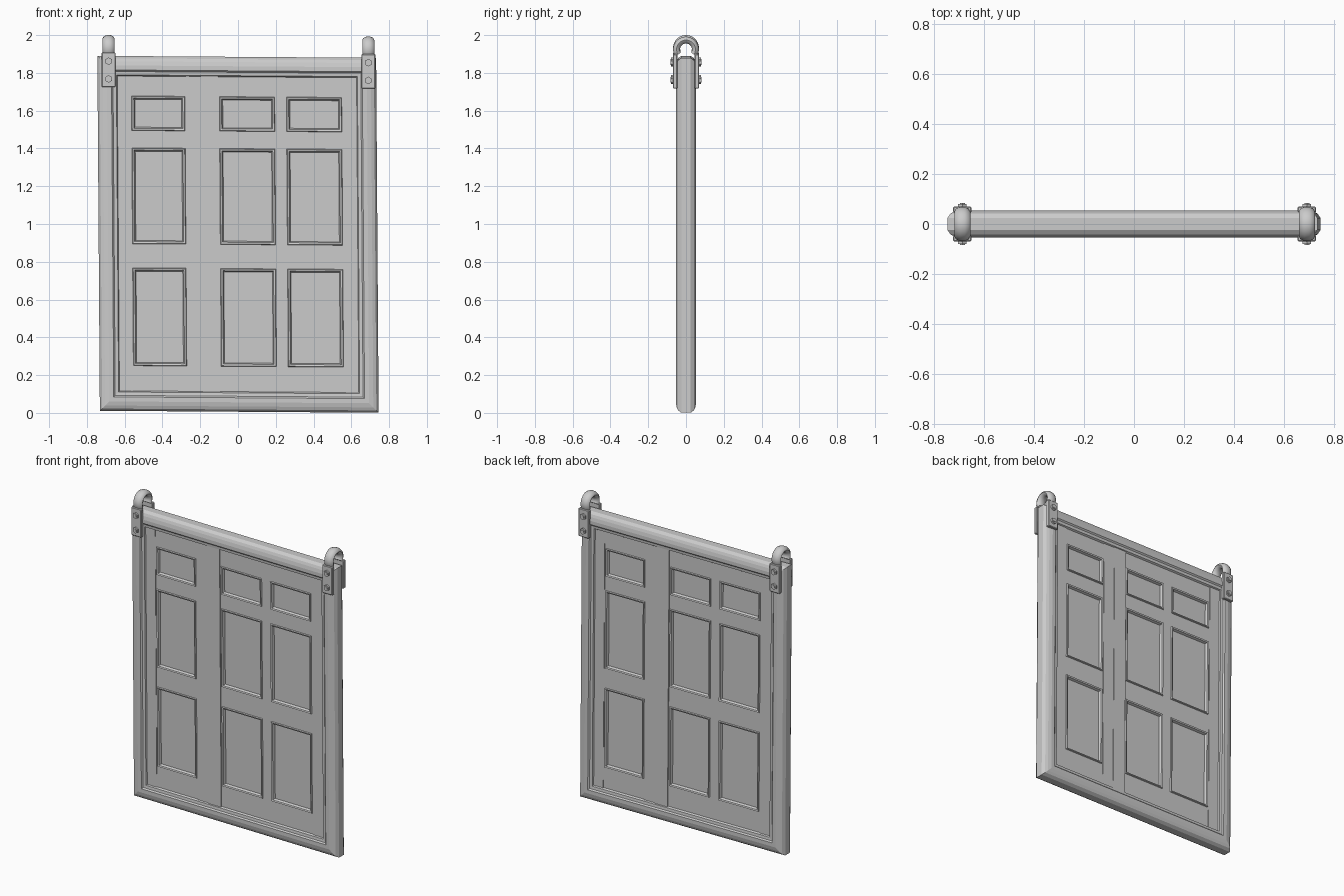
import bpy, bmesh
from math import pi, sin, cos, radians
from mathutils import Matrix

if "Cube" in bpy.data.objects:
    bpy.data.objects.remove(bpy.data.objects["Cube"])


def finish(bm, name, smooth=False, lean=True):
    # the old door leans slightly out of square
    if lean:
        for v in bm.verts:
            x, z = v.co.x, v.co.z
            v.co.x = x - 0.007 * (z - 0.95)
            v.co.z = z - 0.007 * x
    bmesh.ops.recalc_face_normals(bm, faces=bm.faces)
    me = bpy.data.meshes.new(name)
    bm.to_mesh(me)
    bm.free()
    ob = bpy.data.objects.new(name, me)
    bpy.context.collection.objects.link(ob)
    if smooth:
        bpy.context.view_layer.objects.active = ob
        ob.select_set(True)
        bpy.ops.object.shade_smooth_by_angle(angle=radians(40))
        ob.select_set(False)
    return ob


def add_box(bm, x0, x1, y0, y1, z0, z1, bevel=0.0):
    m = Matrix.Translation(((x0 + x1) / 2, (y0 + y1) / 2, (z0 + z1) / 2)) \
        @ Matrix.Diagonal((x1 - x0, y1 - y0, z1 - z0, 1))
    vs = bmesh.ops.create_cube(bm, size=1, matrix=m)["verts"]
    if bevel:
        es = list({e for v in vs for e in v.link_edges})
        bmesh.ops.bevel(bm, geom=es, offset=bevel, segments=1, affect='EDGES')


def add_rect_sweep(bm, x0, x1, z0, z1, profile, closed=False, cap=False):
    # mitred rectangle; profile points are (inset from the edge, y)
    rings = [[bm.verts.new(p) for p in ((x0 + d, y, z0 + d), (x1 - d, y, z0 + d),
                                        (x1 - d, y, z1 - d), (x0 + d, y, z1 - d))]
             for d, y in profile]
    pairs = list(zip(rings, rings[1:]))
    if closed:
        pairs.append((rings[-1], rings[0]))
    for a, b in pairs:
        for i in range(4):
            j = (i + 1) % 4
            bm.faces.new((a[i], a[j], b[j], b[i]))
    if cap:
        bm.faces.new(rings[-1])


# stepped moulded outer frame, same profile front and back
half = [(0.0, -0.024), (0.012, -0.042), (0.028, -0.049), (0.05, -0.054),
        (0.074, -0.054), (0.082, -0.046), (0.1, -0.044), (0.108, -0.03)]
bm = bmesh.new()
add_rect_sweep(bm, -0.738, 0.738, 0.006, 1.885,
               half + [(d, -y) for d, y in reversed(half)], closed=True)
finish(bm, "outer_frame")

# the back face is the front face turned half way round
ROWS = [(0.24, 0.77), (0.885, 1.405), (1.485, 1.68)]
RAILS = [(0.1, 0.24), (0.77, 0.885), (1.405, 1.485), (1.68, 1.82)]
STILES = [(-0.64, -0.565, 0.036), (-0.27, -0.19, 0.036),
          (-0.19, -0.10, 0.039), (0.56, 0.64, 0.036)]
COLUMNS = [(-0.565, -0.27), (-0.10, 0.205), (0.255, 0.56)]
for side in ("front", "back"):
    turn = Matrix.Rotation(pi if side == "back" else 0, 4, 'Z')

    # upright stiles and short mullions
    bm = bmesh.new()
    for x0, x1, d in STILES:
        add_box(bm, x0, x1, -d, -0.002, 0.1, 1.82)
    for z0, z1 in ROWS:
        add_box(bm, 0.205, 0.255, -0.033, -0.002, z0, z1)
    bm.transform(turn)
    finish(bm, side + "_stiles")

    # cross rails
    bm = bmesh.new()
    for z0, z1 in RAILS:
        add_box(bm, -0.565, -0.27, -0.033, -0.002, z0, z1)
        add_box(bm, -0.10, 0.56, -0.033, -0.002, z0, z1)
    bm.transform(turn)
    finish(bm, side + "_rails")

    # sunk panels with raised bead moulding
    bm = bmesh.new()
    for x0, x1 in COLUMNS:
        for z0, z1 in ROWS:
            add_rect_sweep(bm, x0, x1, z0, z1,
                           [(0, -0.02), (0, -0.033), (0.006, -0.033), (0.009, -0.04),
                            (0.018, -0.037), (0.024, -0.022)], cap=True)
    bm.transform(turn)
    finish(bm, side + "_panels")

# hangers at both top corners
for label, cx, dz in (("left", -0.685, 0.0), ("right", 0.69, -0.008)):
    # strap plates clamping the frame
    bm = bmesh.new()
    for s in (-1, 1):
        y0, y1 = sorted((s * 0.046, s * 0.069))
        add_box(bm, cx - 0.037, cx + 0.037, y0, y1, 1.725 + dz, 1.908 + dz, 0.004)
    finish(bm, label + "_hanger_plates", lean=False)

    # hexagonal bolts
    bm = bmesh.new()
    for s in (-1, 1):
        for z in (1.768, 1.862):
            m = Matrix.Translation((cx, s * 0.072, z + dz)) @ Matrix.Rotation(s * pi / 2, 4, 'X')
            bmesh.ops.create_cone(bm, cap_ends=True, segments=6, radius1=0.02,
                                  radius2=0.02, depth=0.014, matrix=m)
            bmesh.ops.create_cone(bm, cap_ends=True, segments=6, radius1=0.011,
                                  radius2=0.011, depth=0.022, matrix=m)
    finish(bm, label + "_hanger_bolts", lean=False)

    # arched ring above the frame
    bm = bmesh.new()
    n, k, prev = 18, 10, None
    for i in range(n + 1):
        a = radians(-32 + 244 * i / n)
        ring = []
        for j in range(k):
            t = 2 * pi * (j + 0.5) / k
            r = 0.05 + 0.0192 * cos(t)
            ring.append(bm.verts.new((cx + 0.032 * sin(t), r * cos(a),
                                      1.932 + dz + r * sin(a))))
        if prev:
            for j in range(k):
                q = (j + 1) % k
                bm.faces.new((prev[j], prev[q], ring[q], ring[j]))
        if i in (0, n):
            bm.faces.new(ring)
        prev = ring
    finish(bm, label + "_hanger_ring", smooth=True, lean=False)
